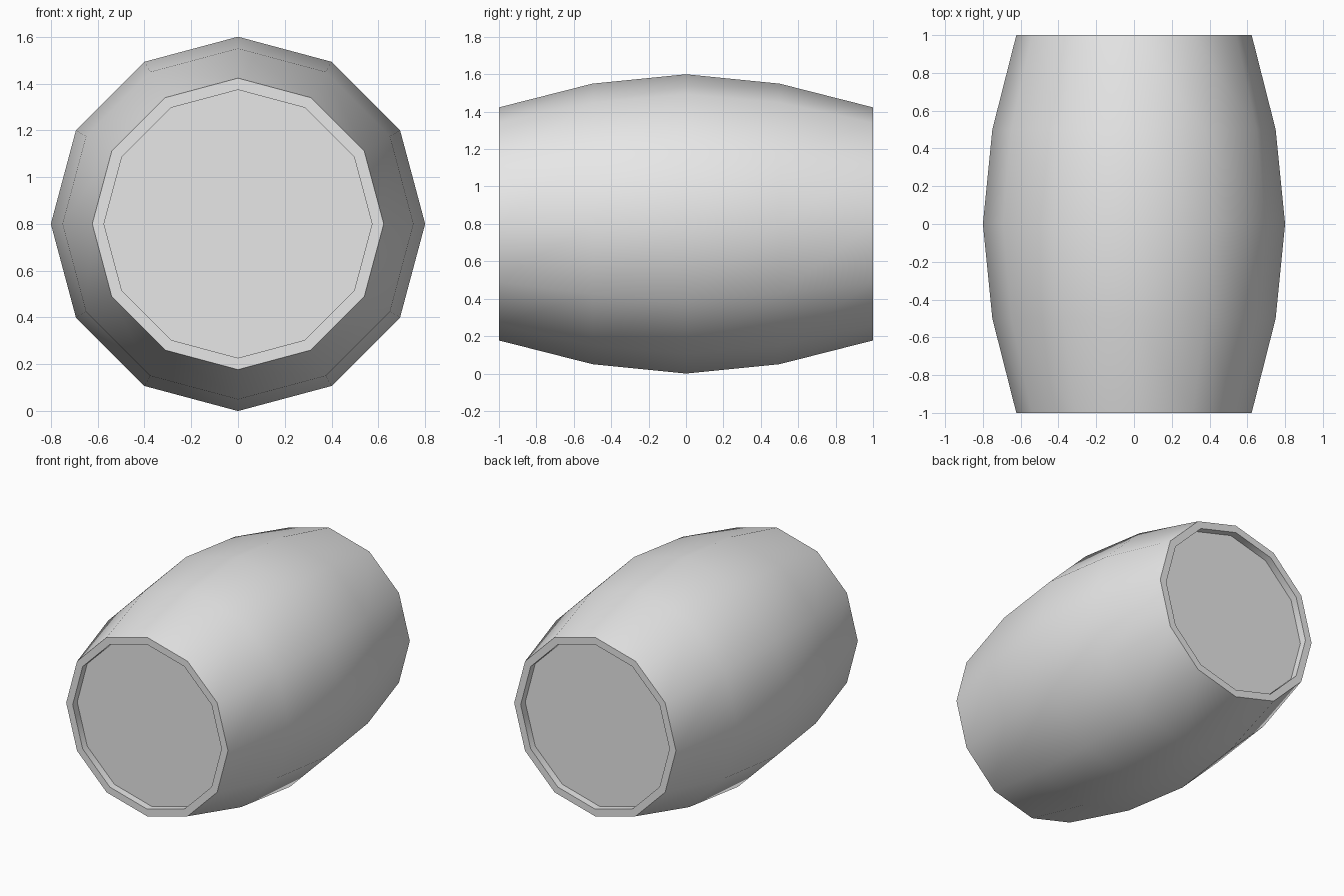
import bpy, bmesh, math
from mathutils import Vector

cube = bpy.data.objects.get("Cube")
if cube:
    bpy.data.objects.remove(cube, do_unlink=True)

SIDES = 12
CENTRE_Z = 0.8
RECESS = 0.05

# Single grey colour
grey = bpy.data.materials.new("plain_grey")
grey.use_nodes = True
colour = (0.8, 0.8, 0.8, 1)
grey.diffuse_color = colour
grey.node_tree.nodes["Principled BSDF"].inputs["Base Color"].default_value = colour

# Profile (y, radius): recessed head, rim, bulging staves, rim, recessed head
half = [(-1 + RECESS, 0.573), (-1, 0.573), (-1, 0.623), (-0.5, 0.75)]
profile = half + [(0, 0.8)] + [(-y, r) for y, r in reversed(half)]


def ring(bm, y, radius):
    angles = [2 * math.pi * i / SIDES for i in range(SIDES)]
    return [bm.verts.new(Vector((radius * math.cos(a), y, CENTRE_Z + radius * math.sin(a))))
            for a in angles]


# Barrel body
bm = bmesh.new()
rings = [ring(bm, y, r) for y, r in profile]
for a, b in zip(rings, rings[1:]):
    for i in range(SIDES):
        j = (i + 1) % SIDES
        bm.faces.new((a[i], a[j], b[j], b[i]))

# Flat heads
bm.faces.new(rings[0])
bm.faces.new(rings[-1])
bmesh.ops.recalc_face_normals(bm, faces=bm.faces)

mesh = bpy.data.meshes.new("barrel")
bm.to_mesh(mesh)
bm.free()
mesh.materials.append(grey)
barrel = bpy.data.objects.new("barrel", mesh)
bpy.context.collection.objects.link(barrel)

# Smooth staves, sharp rims
bpy.ops.object.select_all(action='DESELECT')
barrel.select_set(True)
bpy.context.view_layer.objects.active = barrel
bpy.ops.object.shade_smooth_by_angle(angle=math.radians(40))
